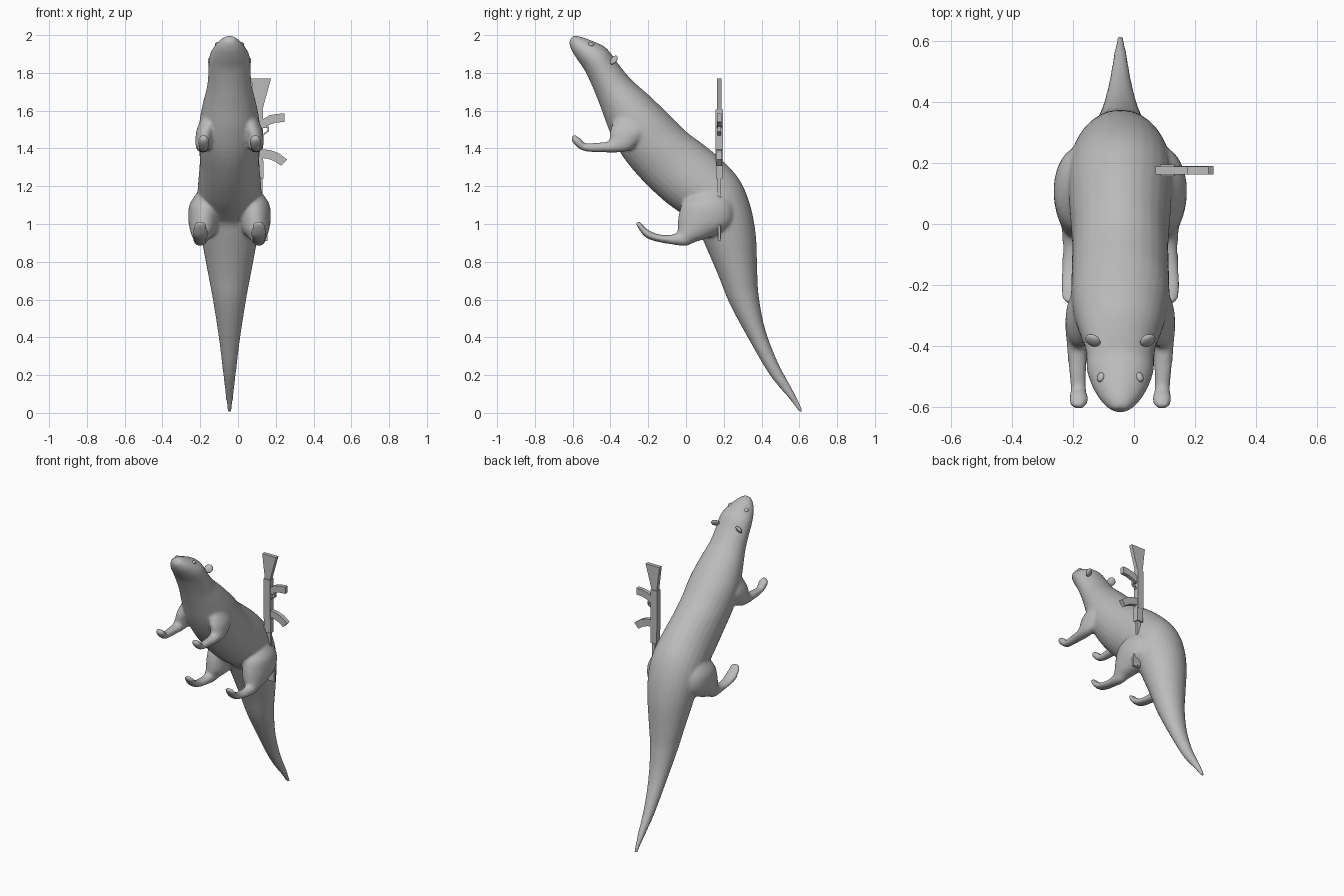
import bpy, bmesh, math
from mathutils import Vector

CX = -0.045  # mirror plane of the animal


def material(name, v):
    m = bpy.data.materials.new(name)
    m.diffuse_color = (v, v, v, 1)
    return m


GREY = material("plain grey", 0.5)


def finish(name, bm):
    bmesh.ops.recalc_face_normals(bm, faces=bm.faces)
    me = bpy.data.meshes.new(name)
    bm.to_mesh(me)
    bm.free()
    me.materials.append(GREY)
    ob = bpy.data.objects.new(name, me)
    bpy.context.collection.objects.link(ob)
    return ob


def spline(rows, n=4):
    """Catmull-Rom interpolation through the section rows."""
    out = []
    for i in range(len(rows) - 1):
        p = [rows[max(0, min(len(rows) - 1, i + k))] for k in (-1, 0, 1, 2)]
        for s in range(n):
            t = s / n
            out.append([0.5 * (2 * b + (c - a) * t + (2 * a - 5 * b + 4 * c - d) * t * t
                               + (3 * b - a - 3 * c + d) * t ** 3)
                        for a, b, c, d in zip(*p)])
    return out + [list(rows[-1])]


def loft(bm, rows, side=1, sides=28):
    """Elliptical skin; row = front y,z, back y,z, x offset, half width."""
    prev = None
    for fy, fz, by, bz, xc, hw in spline(rows):
        c = Vector((CX + side * xc, (fy + by) / 2, (fz + bz) / 2))
        ax = Vector((0, by - fy, bz - fz)) / 2
        ring = []
        for k in range(sides):
            a = math.tau * k / sides
            ring.append(bm.verts.new(c + ax * math.cos(a) + Vector((hw * math.sin(a), 0, 0))))
        if prev:
            for k in range(sides):
                j = (k + 1) % sides
                bm.faces.new((prev[k], prev[j], ring[j], ring[k]))
        else:
            bm.faces.new(ring)
        prev = ring
    bm.faces.new(prev)


# Head, trunk and tail sections: front y,z, back y,z, half width
trunk = [
    (-.620, 1.962, -.600, 1.998, .025), (-.606, 1.92, -.56, 1.992, .058),
    (-.575, 1.87, -.49, 1.967, .090), (-.54, 1.82, -.42, 1.93, .109),
    (-.51, 1.76, -.36, 1.85, .112), (-.48, 1.69, -.29, 1.765, .119),
    (-.445, 1.60, -.20, 1.685, .140), (-.40, 1.48, -.10, 1.59, .160),
    (-.33, 1.35, .00, 1.49, .160), (-.22, 1.22, .10, 1.415, .158),
    (-.10, 1.11, .20, 1.33, .166), (.00, 1.04, .286, 1.23, .171),
    (.05, 1.00, .34, 1.10, .166), (.085, .926, .37, .94, .150),
    (.17, .73, .377, .757, .115), (.23, .58, .385, .62, .088),
    (.34, .376, .42, .44, .058), (.444, .20, .49, .26, .036),
    (.55, .070, .574, .105, .020), (.602, .0, .620, .010, .010)]

# Limb sections: front y,z, back y,z, x offset, half width
arm = [
    (-.36, 1.60, -.22, 1.58, .08, .055), (-.40, 1.50, -.20, 1.50, .122, .052),
    (-.405, 1.45, -.25, 1.43, .135, .045), (-.42, 1.435, -.32, 1.383, .14, .038),
    (-.48, 1.43, -.47, 1.380, .14, .029), (-.535, 1.427, -.545, 1.388, .137, .026),
    (-.55, 1.445, -.588, 1.418, .137, .031), (-.57, 1.46, -.606, 1.446, .137, .028),
    (-.59, 1.473, -.602, 1.468, .137, .014)]
leg = [
    (.03, 1.17, .20, 1.19, .09, .07), (-.02, 1.11, .25, 1.10, .125, .086),
    (-.04, 1.04, .24, 1.00, .135, .083), (-.045, .98, .14, .935, .14, .066),
    (-.045, .955, .05, .905, .15, .045), (-.055, .95, .00, .884, .155, .036),
    (-.09, .942, -.08, .893, .155, .034), (-.15, .947, -.16, .908, .155, .037),
    (-.205, .972, -.217, .932, .155, .041), (-.24, 1.007, -.260, .99, .155, .032),
    (-.25, 1.018, -.262, 1.010, .155, .014)]

# Body: all skins fused into one smooth surface
bm = bmesh.new()
loft(bm, [r[:4] + (0, r[4]) for r in trunk])
for s in (-1, 1):
    loft(bm, arm, s)
    loft(bm, leg, s)
body = finish("body", bm)
fuse = body.modifiers.new("fuse", 'REMESH')
fuse.mode = 'VOXEL'
fuse.voxel_size = 0.009
fuse.use_smooth_shade = True
relax = body.modifiers.new("relax", 'SMOOTH')
relax.factor = 0.5
relax.iterations = 6


# Eyes and ears
def ball(name, loc, scale, tilt):
    bpy.ops.mesh.primitive_uv_sphere_add(segments=16, ring_count=10, radius=1,
                                         location=loc, rotation=tilt)
    ob = bpy.context.object
    ob.name = name
    ob.scale = scale
    ob.data.materials.append(GREY)
    bpy.ops.object.shade_smooth()


for s, word in ((-1, "left"), (1, "right")):
    ball(word + "_eye", (CX + s * .063, -.502, 1.949), (.013, .018, .012), (-.6, s * .6, 0))
    ball(word + "_ear", (CX + s * .090, -.382, 1.868), (.027, .013, .027), (-.6, 0, s * .5))


# Rifle: flat profiles in x,z given thickness along y
def plate(name, pts, half, yc=.176):
    bm = bmesh.new()
    f = bm.faces.new([bm.verts.new((x, yc - half, z)) for x, z in pts])
    ext = bmesh.ops.extrude_face_region(bm, geom=[f])
    new = [v for v in ext["geom"] if isinstance(v, bmesh.types.BMVert)]
    bmesh.ops.translate(bm, verts=new, vec=(0, 2 * half, 0))
    return finish(name, bm)


def box(name, x0, x1, z0, z1, half):
    plate(name, [(x0, z0), (x1, z0), (x1, z1), (x0, z1)], half)


plate("rifle_stock", [(.07, 1.77), (.175, 1.77), (.128, 1.60), (.09, 1.60)], .013)
box("rifle_receiver", .085, .133, 1.33, 1.605, .019)
box("rifle_handguard", .088, .135, 1.24, 1.335, .018)
box("rifle_barrel", .105, .130, .92, 1.25, .010)
plate("rifle_front_sight", [(.12, 1.07), (.135, 1.02), (.157, .99), (.157, .91), (.105, .91)], .007)
plate("rifle_grip", [(.125, 1.55), (.165, 1.575), (.205, 1.583), (.245, 1.585),
                     (.245, 1.54), (.20, 1.537), (.165, 1.525), (.125, 1.505)], .013)
plate("rifle_trigger_guard", [(.13, 1.515), (.163, 1.515), (.163, 1.49), (.13, 1.465),
                              (.13, 1.475), (.155, 1.493), (.155, 1.507), (.13, 1.507)], .008)
plate("rifle_magazine", [(.125, 1.395), (.17, 1.392), (.215, 1.375), (.26, 1.342),
                         (.228, 1.308), (.195, 1.332), (.16, 1.345), (.125, 1.35)], .014)
